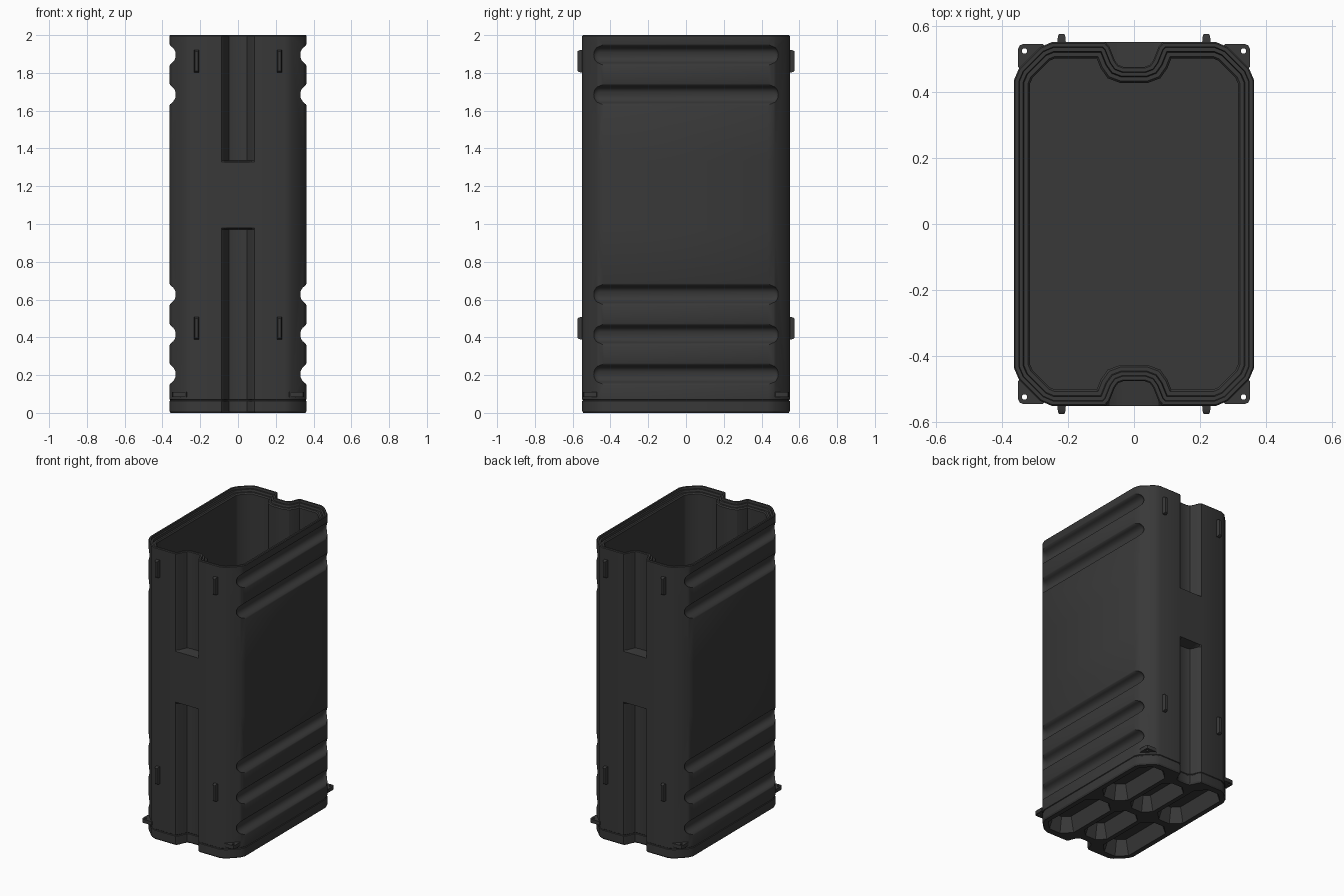
import bpy, bmesh, math
from mathutils import Vector

if "Cube" in bpy.data.objects:
    bpy.data.objects.remove(bpy.data.objects["Cube"])

X, Y, C = 0.363, 0.55, 0.09      # half width, half depth, corner chamfer
mat = bpy.data.materials.new("dark_plastic")
mat.diffuse_color = (0.04, 0.04, 0.04, 1)
mat.use_nodes = True
mat.node_tree.nodes["Principled BSDF"].inputs["Base Color"].default_value = mat.diffuse_color


def outline(inset=0.0, notch=True):
    """Chamfered rectangle with a channel at front and back, moved inward."""
    k = 0.025
    half = [(X, Y - C - k), (X - k * .6, Y - C + k * .4), (X - C + k * .4, Y - k * .6), (X - C - k, Y)]
    ch = [(0.087, 0.55), (0.074, 0.535), (0.058, 0.495), (0.048, 0.481), (0.032, 0.475)]
    half += [(x, y if notch else Y) for x, y in ch]
    half += [(-x, y) for x, y in reversed(half)]
    pts = [Vector(p) for p in half + [(-x, -y) for x, y in half]]
    out = []
    for i, p in enumerate(pts):
        a = (p - pts[i - 1]).normalized()
        b = (pts[(i + 1) % len(pts)] - p).normalized()
        na, nb = Vector((-a.y, a.x)), Vector((-b.y, b.x))
        out.append(p + (na + nb) * inset / (1 + na.dot(nb)))
    return out


def loft(bm, loops):
    """Skin a stack of equal-length 3D loops and cap both ends."""
    rings = [[bm.verts.new(p) for p in lp] for lp in loops]
    n = len(rings[0])
    for r, s in zip(rings, rings[1:]):
        for i in range(n):
            bm.faces.new((r[i], r[(i + 1) % n], s[(i + 1) % n], s[i]))
    bm.faces.new(rings[0][::-1])
    bm.faces.new(rings[-1])


def make(name, bm):
    bmesh.ops.recalc_face_normals(bm, faces=bm.faces)
    me = bpy.data.meshes.new(name)
    bm.to_mesh(me)
    bm.free()
    ob = bpy.data.objects.new(name, me)
    bpy.context.collection.objects.link(ob)
    me.materials.append(mat)
    return ob


def select(ob):
    bpy.ops.object.select_all(action='DESELECT')
    ob.select_set(True)
    bpy.context.view_layer.objects.active = ob


def cut(ob, cutter):
    cutter.hide_render = True
    m = ob.modifiers.new("cut", 'BOOLEAN')
    m.operation, m.object, m.solver = 'DIFFERENCE', cutter, 'EXACT'
    select(ob)
    bpy.ops.object.modifier_apply(modifier=m.name)
    bpy.data.objects.remove(cutter)


# Hollow shell: outside going up, stepped rim, inside going down to the floor
stack = [(0, .006, 1), (.01, 0, 1), (.062, 0, 1), (.065, .004, 1), (.069, .004, 1), (.072, 0, 1),
         (.97, 0, 1), (.98, 0, 0), (1.328, 0, 0), (1.335, 0, 1), (1.995, 0, 1), (2, .004, 1),
         (2, .015, 1), (1.985, .017, 1), (1.985, .028, 1), (1.97, .031, 1), (1.97, .043, 1),
         (1.962, .049, 1), (.14, .049, 1)]
bm = bmesh.new()
loft(bm, [[(p.x, p.y, z) for p in outline(o, bool(n))] for z, o, n in stack])
shell = make("container_shell", bm)

# Round-ended grooves across both long sides
bm = bmesh.new()
groove = [(.318, .012), (.322, .024), (.330, .034), (.342, .041), (.352, .045), (.359, .051), (.364, .06), (.39, .06)]
for s in (-1, 1):
    for zc in (.205, .415, .627, 1.685, 1.895):
        loops = []
        for x, r in groove:
            lp = []
            for e in (1, -1):
                for i in range(13):
                    a = -math.pi / 2 + math.pi * i / 12
                    lp.append((s * x, e * (.455 + r * math.cos(a)), zc + e * r * math.sin(a)))
            loops.append(lp)
        loft(bm, loops)
cut(shell, make("groove_cutter", bm))


# Tapered pockets under the base, leaving ribs with octagonal crossings
def pocket(bm, x0, x1, y0, y1, c):
    loops = []
    for z, t in ((-.02, -.005), (0, 0), (.1, .03)):
        a, b, d, e = x0 + t, x1 - t, y0 + t, y1 - t
        k = c - t * .586
        loops.append([(a + k, d, z), (b - k, d, z), (b, d + k, z), (b, e - k, z),
                      (b - k, e, z), (a + k, e, z), (a, e - k, z), (a, d + k, z)])
    loft(bm, loops)


bm = bmesh.new()
for y0, y1, ym in ((.025, .5, .42), (-.5, -.025, -.42)):
    pocket(bm, .12, .325, y0, y1, .06)
    pocket(bm, -.325, -.12, y0, y1, .06)
    pocket(bm, -.09, .09, min(y0, ym) if ym < 0 and ym < y0 < -.6 else (y0 if ym > 0 else ym),
           ym if ym > 0 else y1, .05)
cut(shell, make("pocket_cutter", bm))

# Corner ears with a screw hole
bm, holes = bmesh.new(), bmesh.new()
for sx in (-1, 1):
    for sy in (-1, 1):
        lug = [(.262, .53), (.275, .544), (.335, .544), (.345, .54), (.35, .53), (.35, .475), (.335, .46)]
        loft(bm, [[(sx * x, sy * y, z) for x, y in lug] for z in (.085, .11)])
        ring = [(sx * .331 + .008 * math.cos(i * math.pi / 8), sy * .523 + .008 * math.sin(i * math.pi / 8))
                for i in range(16)]
        loft(holes, [[(x, y, z) for x, y in ring] for z in (.05, .15)])
ears = make("corner_ears", bm)
cut(ears, make("hole_cutter", holes))

# Small vertical latch tabs on front and back
bm = bmesh.new()
for sx in (-1, 1):
    for sy in (-1, 1):
        for zc in (.448, 1.862):
            loft(bm, [[(sx * .219 + i * w, sy * y, zc + j * h) for i, j in ((-1, -1), (1, -1), (1, 1), (-1, 1))]
                      for y, w, h in ((.54, .014, .059), (.558, .012, .059), (.568, .011, .057), (.574, .008, .052))])
tabs = make("latch_tabs", bm)

for ob in (shell, ears, tabs):
    select(ob)
    bpy.ops.object.shade_smooth_by_angle(angle=math.radians(30))
